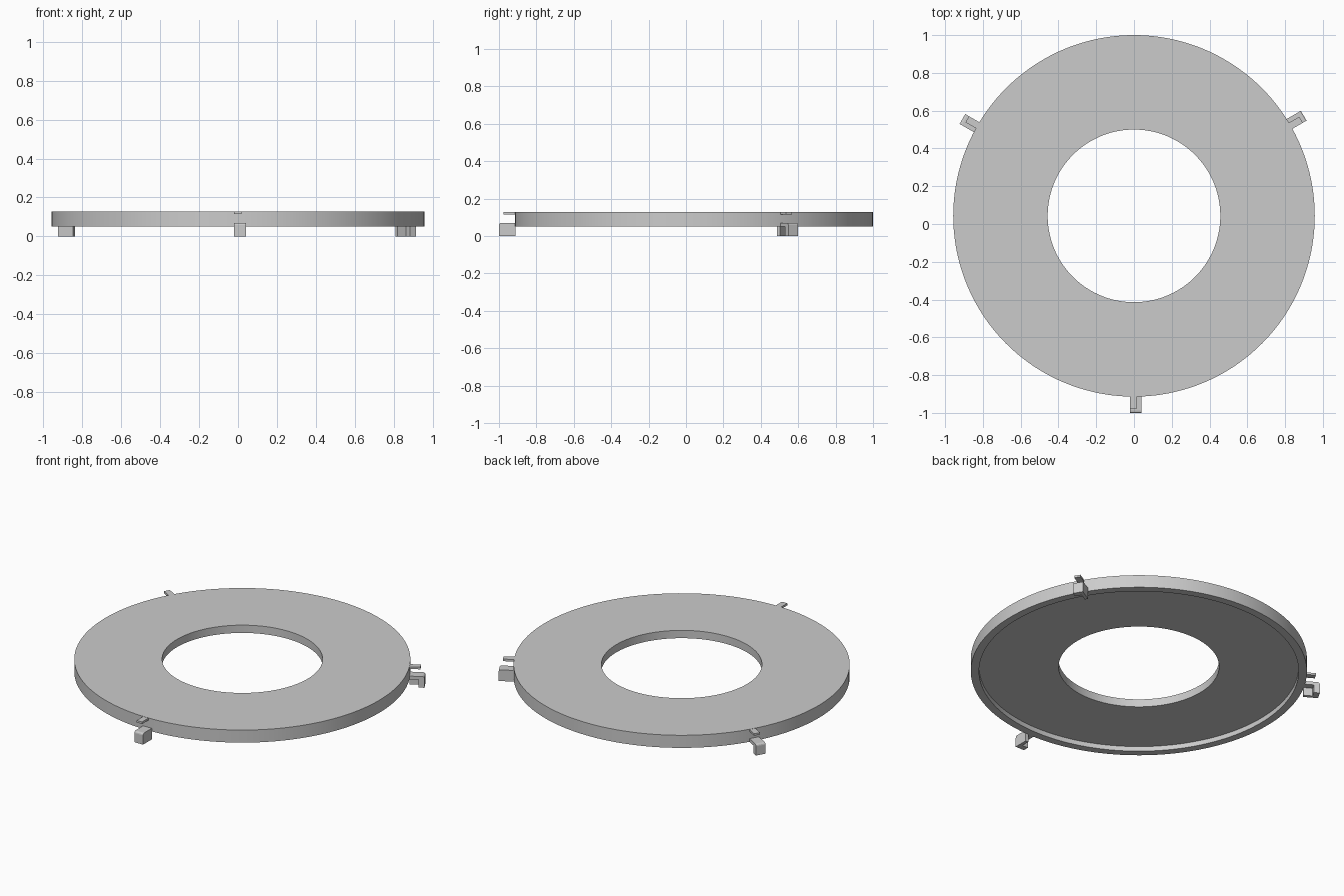
import bpy, bmesh, math
from mathutils import Matrix, Vector

default = bpy.data.objects.get("Cube")
if default:
    bpy.data.objects.remove(default, do_unlink=True)

CENTRE = Vector((0, 0.043, 0))
SEGMENTS = 160

grey = bpy.data.materials.new("light_grey")
grey.use_nodes = True
grey.diffuse_color = (0.6, 0.6, 0.6, 1)
grey.node_tree.nodes["Principled BSDF"].inputs["Base Color"].default_value = (0.6, 0.6, 0.6, 1)


def finish(bm, name):
    bmesh.ops.recalc_face_normals(bm, faces=bm.faces)
    mesh = bpy.data.meshes.new(name)
    bm.to_mesh(mesh)
    bm.free()
    mesh.materials.append(grey)
    obj = bpy.data.objects.new(name, mesh)
    bpy.context.collection.objects.link(obj)
    return obj


def lathe(name, profile):
    """Revolve a closed (radius, height) profile about the ring centre."""
    bm = bmesh.new()
    rings = []
    for i in range(SEGMENTS):
        a = math.tau * i / SEGMENTS
        rings.append([bm.verts.new(CENTRE + Vector((r * math.cos(a), r * math.sin(a), z)))
                      for r, z in profile])
    n = len(profile)
    for i, ring in enumerate(rings):
        nxt = rings[(i + 1) % SEGMENTS]
        for k in range(n):
            bm.faces.new((ring[k], nxt[k], nxt[(k + 1) % n], ring[(k + 1) % n]))
    return finish(bm, name)


def extrude(name, outline, z0, z1, turn):
    """Extrude a plan outline (side, radius) and turn it about the ring centre."""
    bm = bmesh.new()
    face = bm.faces.new([bm.verts.new((x, -r, z0)) for x, r in outline])
    top = bmesh.ops.extrude_face_region(bm, geom=[face])
    moved = [v for v in top["geom"] if isinstance(v, bmesh.types.BMVert)]
    bmesh.ops.translate(bm, vec=(0, 0, z1 - z0), verts=moved)
    bm.transform(Matrix.Translation(CENTRE) @ Matrix.Rotation(turn, 4, "Z"))
    return finish(bm, name)


# Flat ring with a shallow lip under its outer edge
ring = lathe("ring_plate", [(0.457, 0.08), (0.457, 0.129), (0.957, 0.129),
                            (0.957, 0.05), (0.91, 0.05), (0.91, 0.08)])
bpy.context.view_layer.objects.active = ring
ring.select_set(True)
bpy.ops.object.shade_smooth_by_angle(angle=math.radians(30))
ring.select_set(False)

# Three clips: thin upper tab, and a hooked block open on one side
LEFT, RIGHT, INNER, OUTER = -0.02, 0.04, 0.955, 1.043
for i, label in enumerate(("front", "left", "right")):
    turn = math.tau * i / 3
    extrude(label + "_tab", [(LEFT, 0.95), (0.017, 0.95), (0.017, 1.02), (LEFT, 1.02)],
            0.115, 0.128, turn)
    # side wall and outer wall
    extrude(label + "_clip_walls",
            [(RIGHT, INNER), (RIGHT, OUTER), (LEFT, OUTER), (LEFT, OUTER - 0.035),
             (RIGHT - 0.02, OUTER - 0.035), (RIGHT - 0.02, INNER)],
            0, 0.05, turn)
    # cap, with its outer top edge softened
    cap = extrude(label + "_clip_cap",
                  [(LEFT, INNER), (RIGHT, INNER), (RIGHT, OUTER), (LEFT, OUTER)],
                  0.05, 0.07, turn)
    bm = bmesh.new()
    bm.from_mesh(cap.data)
    out = Matrix.Rotation(turn, 3, "Z") @ Vector((0, -1, 0))
    edges = [e for e in bm.edges if all(v.co.z > 0.06 and (v.co - CENTRE).dot(out) > 1.03
                                        for v in e.verts)]
    bmesh.ops.bevel(bm, geom=edges, offset=0.012, segments=3, profile=0.5, affect="EDGES")
    bm.to_mesh(cap.data)
    bm.free()
